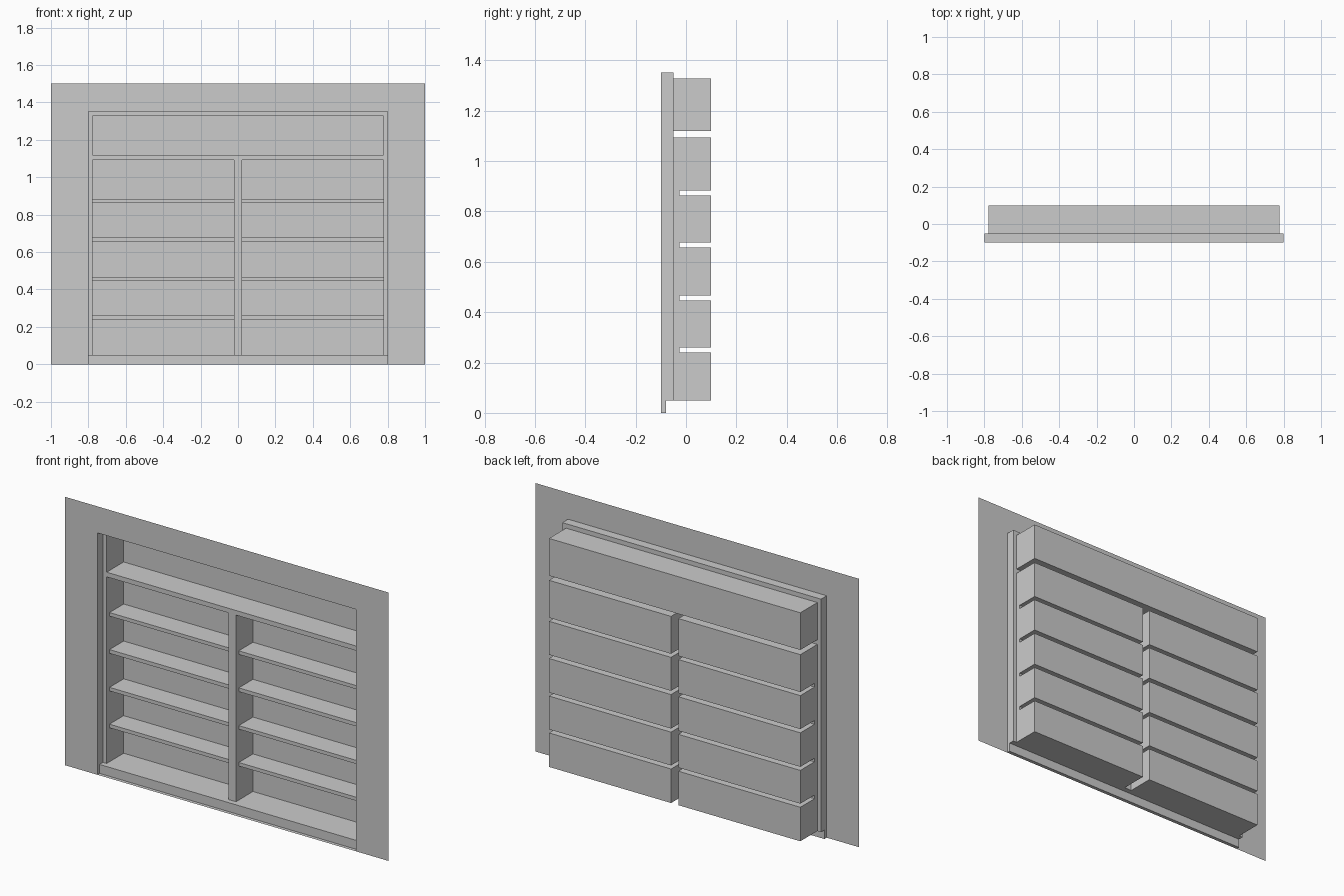
import bpy, bmesh

if "Cube" in bpy.data.objects:
    bpy.data.objects.remove(bpy.data.objects["Cube"])

# Depth planes (front faces -y) and main sizes
Y_WALL, Y_KICK, Y_FRAME, Y_SHELF, Y_BACK = -0.1, -0.08, -0.05, -0.025, 0.1
W, H, BASE = 0.8, 1.352, 0.05
XI, XD = 0.777, 0.0225                      # compartment side, half divider
Z_TOP = (1.119, 1.327)                      # top compartment
Z_LOW = (BASE, 1.093)                       # lower bays
CELLS = [(BASE, 0.24), (0.26, 0.446), (0.466, 0.656), (0.677, 0.864), (0.884, 1.093)]


def make(name, build):
    bm = bmesh.new()
    build(bm)
    bmesh.ops.remove_doubles(bm, verts=bm.verts, dist=1e-5)
    me = bpy.data.meshes.new(name)
    bm.to_mesh(me)
    bm.free()
    ob = bpy.data.objects.new(name, me)
    bpy.context.collection.objects.link(ob)
    return ob


def quad(bm, *pts):
    bm.faces.new([bm.verts.new(p) for p in pts])


def panel(bm, x0, x1, z0, z1, y):
    """Upright rectangle facing the front."""
    quad(bm, (x0, y, z0), (x1, y, z0), (x1, y, z1), (x0, y, z1))


def level(bm, x0, x1, y0, y1, z):
    """Horizontal rectangle facing up."""
    quad(bm, (x0, y0, z), (x1, y0, z), (x1, y1, z), (x0, y1, z))


def reveal(bm, x0, x1, z0, z1, y0, y1, floor=True):
    """Inward facing sides of a rectangular recess."""
    quad(bm, (x0, y0, z0), (x0, y1, z0), (x0, y1, z1), (x0, y0, z1))
    quad(bm, (x1, y0, z0), (x1, y0, z1), (x1, y1, z1), (x1, y1, z0))
    quad(bm, (x0, y0, z1), (x0, y1, z1), (x1, y1, z1), (x1, y0, z1))
    if floor:
        level(bm, x0, x1, y0, y1, z0)


# Thin wall around the opening
def wall(bm):
    panel(bm, -1, -W, 0, H, Y_WALL)
    panel(bm, W, 1, 0, H, Y_WALL)
    for a, b in ((-1, -W), (-W, W), (W, 1)):
        panel(bm, a, b, H, 1.5, Y_WALL)


# Opening sides, plinth and face frame
def frame(bm):
    reveal(bm, -W, W, 0, BASE, Y_WALL, Y_KICK)
    bm.faces.ensure_lookup_table()
    bm.faces.remove(bm.faces[2])            # the plinth slot is open above
    reveal(bm, -W, W, BASE, H, Y_WALL, Y_FRAME, floor=False)
    panel(bm, -W, W, 0, BASE, Y_KICK)
    level(bm, -W, W, Y_KICK, Y_FRAME, BASE)
    panel(bm, -W, -XI, BASE, H, Y_FRAME)
    panel(bm, XI, W, BASE, H, Y_FRAME)
    panel(bm, -XI, XI, Z_TOP[1], H, Y_FRAME)
    panel(bm, -XI, XI, Z_LOW[1], Z_TOP[0], Y_FRAME)
    panel(bm, -XD, XD, *Z_LOW, Y_FRAME)


# Wide compartment across the top
def top_compartment(bm):
    reveal(bm, -XI, XI, *Z_TOP, Y_FRAME, Y_BACK)
    panel(bm, -XI, XI, *Z_TOP, Y_BACK)


# A lower bay with five cells and four set-back shelf edges
def bay(x0, x1):
    def build(bm):
        reveal(bm, x0, x1, *Z_LOW, Y_FRAME, Y_SHELF)
        for z0, z1 in CELLS:
            reveal(bm, x0, x1, z0, z1, Y_SHELF, Y_BACK)
            panel(bm, x0, x1, z0, z1, Y_BACK)
        for lower, upper in zip(CELLS, CELLS[1:]):
            panel(bm, x0, x1, lower[1], upper[0], Y_SHELF)
    return build


make("wall", wall)
make("face_frame", frame)
make("top_compartment", top_compartment)
make("left_shelf_bay", bay(-XI, -XD))
make("right_shelf_bay", bay(XD, XI))
